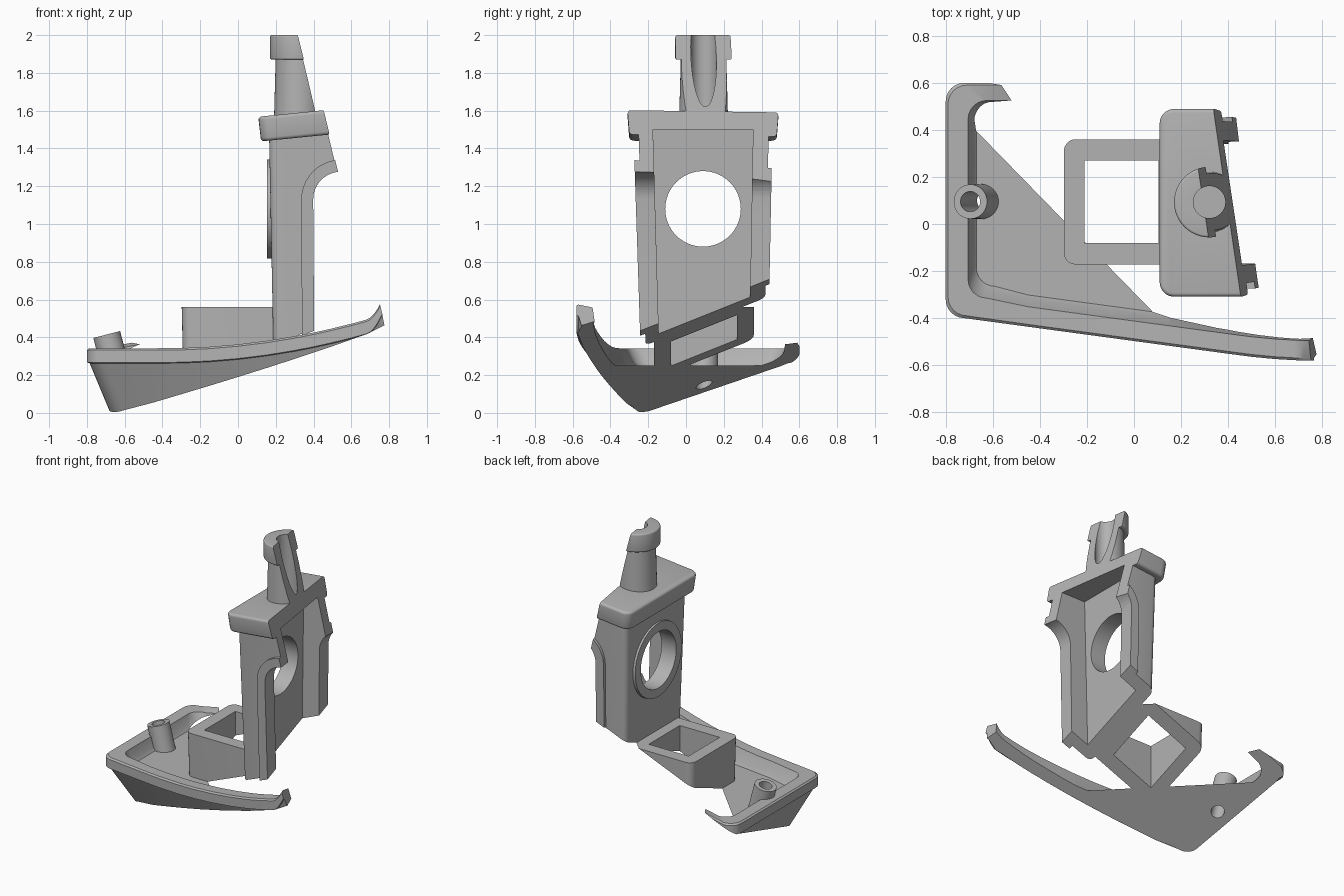
import bpy, bmesh, math
from mathutils import Vector

if "Cube" in bpy.data.objects:
    bpy.data.objects.remove(bpy.data.objects["Cube"])

grey = bpy.data.materials.new("matte_grey")
grey.diffuse_color = (0.45, 0.45, 0.45, 1)
grey.use_nodes = True
grey.node_tree.nodes["Principled BSDF"].inputs["Base Color"].default_value = grey.diffuse_color


def make(name, bm):
    bmesh.ops.recalc_face_normals(bm, faces=bm.faces)
    me = bpy.data.meshes.new(name)
    bm.to_mesh(me)
    bm.free()
    me.materials.append(grey)
    ob = bpy.data.objects.new(name, me)
    bpy.context.collection.objects.link(ob)
    return ob


def loft(name, rings):
    """Closed solid through rings with equal point counts."""
    bm = bmesh.new()
    vs = [[bm.verts.new(p) for p in r] for r in rings]
    n = len(vs[0])
    for a, b in zip(vs, vs[1:]):
        for i in range(n):
            j = (i + 1) % n
            bm.faces.new((a[i], a[j], b[j], b[i]))
    bm.faces.new(vs[0])
    bm.faces.new(vs[-1])
    return make(name, bm)


def cone(name, p0, p1, r0, r1, seg=48):
    p0, p1 = Vector(p0), Vector(p1)
    d = p1 - p0
    q = d.to_track_quat('Z', 'Y')
    circle = [(math.cos(2 * math.pi * i / seg), math.sin(2 * math.pi * i / seg)) for i in range(seg)]
    return loft(name, [[p + q @ Vector((r * c, r * s, 0)) for c, s in circle]
                       for p, r in ((p0, r0), (p1, r1))])


def apply(ob, mod):
    bpy.context.view_layer.objects.active = ob
    bpy.ops.object.modifier_apply(modifier=mod.name)


def boolean(ob, other, op):
    m = ob.modifiers.new(op, 'BOOLEAN')
    m.object, m.operation, m.solver = other, op, 'EXACT'
    apply(ob, m)
    bpy.data.objects.remove(other)


def bevel(ob, width):
    m = ob.modifiers.new("bevel", 'BEVEL')
    m.width, m.segments, m.limit_method = width, 4, 'ANGLE'
    apply(ob, m)


def trim(ob):
    """Cut by the sloping underside plane and the leaning right-hand plane."""
    for p, n in (((-0.65, -0.25, 0), (-0.41, -0.40, 1)),
                 ((0.53, -0.28, 1.28), (-1, -0.15, -0.25))):
        n = Vector(n).normalized()
        q = n.to_track_quat('Z', 'Y')
        rings = [[Vector(p) + q @ Vector((x, y, z)) for x, y in ((-4, -4), (4, -4), (4, 4), (-4, 4))]
                 for z in (0, 6)]
        boolean(ob, loft("cutter", rings), 'INTERSECT')
    bpy.ops.object.select_all(action='DESELECT')
    ob.select_set(True)
    bpy.context.view_layer.objects.active = ob
    bpy.ops.object.shade_smooth_by_angle(angle=math.radians(30))


# ---- tray: swept rim, hull narrowing downwards, shallow pocket ----
def rim(x):
    t = min(max((x - 0.68) / 0.08, 0), 1)
    return 0.342 + 0.13 * max(x + 0.4, 0) ** 2 + 0.075 * t * t


def front_y(x):
    t = max(x - 0.45, 0)
    return -0.40 - 0.135 * (x + 0.72) + 0.2 * t * t


def tray_ring(il, fr, bk, rt, zf):
    pts = [(1.1 - rt, 0.6 - bk)]
    for i in range(7):
        a = math.radians(90 + 15 * i)
        pts.append((-0.72 + 0.08 * math.cos(a) + il, 0.52 + 0.08 * math.sin(a) - bk))
    for i in range(7):
        a = math.radians(180 + 15 * i)
        pts.append((-0.72 + 0.08 * math.cos(a) + il, -0.32 + 0.08 * math.sin(a) + fr))
    for x in (-0.45, -0.3, -0.15, 0, 0.15, 0.3, 0.4, 0.5, 0.6, 0.68, 0.70, 0.72, 0.74, 0.76, 0.8, 0.9):
        pts.append((x, front_y(x) + fr))
    pts.append((1.1 - rt, front_y(0.9) + fr))
    return [(x, y, zf(x)) for x, y in pts]


tray = loft("tray", [
    tray_ring(0.145, 0.17, 0.15, 0.14, lambda x: -0.05),
    tray_ring(0.015, 0.012, 0.015, 0.01, lambda x: rim(x) - 0.08),
    tray_ring(0, 0, 0, 0, lambda x: rim(x) - 0.075),
    tray_ring(0, 0, 0, 0, lambda x: rim(x) - 0.01),
    tray_ring(0.01, 0.01, 0.01, 0.01, rim),
    tray_ring(0.095, 0.085, 0.075, 0.085, rim),
    tray_ring(0.115, 0.12, 0.1, 0.12, lambda x: 0.27),
    tray_ring(0.13, 0.135, 0.12, 0.14, lambda x: 0.25)])
# tilted hollow post on the tray
boolean(tray, cone("post", (-0.645, 0.095, 0.22), (-0.695, 0.095, 0.415), 0.075, 0.073), 'UNION')
boolean(tray, cone("post_bore", (-0.57, 0.095, -0.07), (-0.72, 0.095, 0.51), 0.043, 0.043), 'DIFFERENCE')
trim(tray)


# ---- rounded-left rectangle used by the tube and tower ----
def round_rect(x0, x1, y0, y1, r, z):
    pts = [(x1, y1)]
    for cy, start in ((y1 - r, 90), (y0 + r, 180)):
        for i in range(6):
            a = math.radians(start + 18 * i)
            pts.append((x0 + r + r * math.cos(a), cy + r * math.sin(a)))
    pts.append((x1, y0))
    return [(x, y, z(x) if callable(z) else z) for x, y in pts]


# ---- square tube ----
tube = loft("square_tube", [round_rect(-0.285, 0.2, -0.165, 0.355, 0.05, 0),
                            round_rect(-0.298, 0.2, -0.172, 0.36, 0.05, 0.56)])
boolean(tube, loft("tube_hole", [[(x, y, z) for x, y in
        ((-0.21, -0.08), (0.105, -0.08), (0.105, 0.27), (-0.21, 0.27))] for z in (-0.2, 0.8)]), 'DIFFERENCE')
trim(tube)


# ---- tower shaft: slightly tapered, right edge swept out under the horns ----
def y_front(z):
    return -0.25 + 0.033 * (1.45 - z)


def y_back(z):
    return 0.437 - 0.02 * (1.45 - z)


def arc(r, steps=10):
    """Curve from the straight edge out to the horn."""
    return [(0.545 - r * math.cos(math.pi / 2 * i / steps), 1.13 + r * math.sin(math.pi / 2 * i / steps))
            for i in range(steps + 1)]


edge = [(0.405, 0.2)] + arc(0.147) + [(0.75, 1.278), (0.75, 1.55)]
tower = loft("tower", [round_rect(0.165 + 0.02 * (1.45 - z), x, y_front(z), y_back(z), 0.04, z)
                       for x, z in edge])

# raised strip along the swept edge
strip = [(0.405, 0.2)] + arc(0.147) + [(0.75, 1.278), (0.75, 1.34)] + arc(0.21)[::-1] + [(0.34, 0.2)]
boolean(tower, loft("edge_strip", [[(x, y_front(z) - 0.027, z) for x, z in strip],
                                   [(x, y_back(z) + 0.02, z) for x, z in strip]]), 'UNION')

# cap block with soft edges
cap = loft("cap", [round_rect(0.122, 0.8, -0.30, 0.48, 0.06, lambda x: 1.425 + 0.1 * x),
                   round_rect(0.107, 0.8, -0.31, 0.49, 0.06, lambda x: 1.557 + 0.1 * x)])
bevel(cap, 0.018)
boolean(tower, cap, 'UNION')

# neck and head
boolean(tower, cone("neck", (0.32, 0.093, 1.53), (0.32, 0.093, 1.9), 0.13, 0.12), 'UNION')
head = cone("head", (0.32, 0.093, 1.87), (0.32, 0.093, 2.0), 0.15, 0.15)
bevel(head, 0.01)
boolean(tower, head, 'UNION')

# ring round the window
boolean(tower, cone("window_ring", (0.154, 0.09, 1.08), (0.22, 0.09, 1.08), 0.262, 0.265, 64), 'UNION')

# hollow inside, window and neck bore
boolean(tower, loft("hollow", [[(0.27, a, z), (1.2, a, z), (1.2, b, z), (0.27, b, z)]
        for a, b, z in ((-0.135, 0.33, 0.1), (-0.175, 0.355, 1.5))]), 'DIFFERENCE')
boolean(tower, cone("window", (0, 0.09, 1.08), (0.5, 0.09, 1.08), 0.2, 0.2, 64), 'DIFFERENCE')
boolean(tower, cone("bore", (0.32, 0.093, 1.57), (0.32, 0.093, 2.2), 0.068, 0.068), 'DIFFERENCE')
trim(tower)
